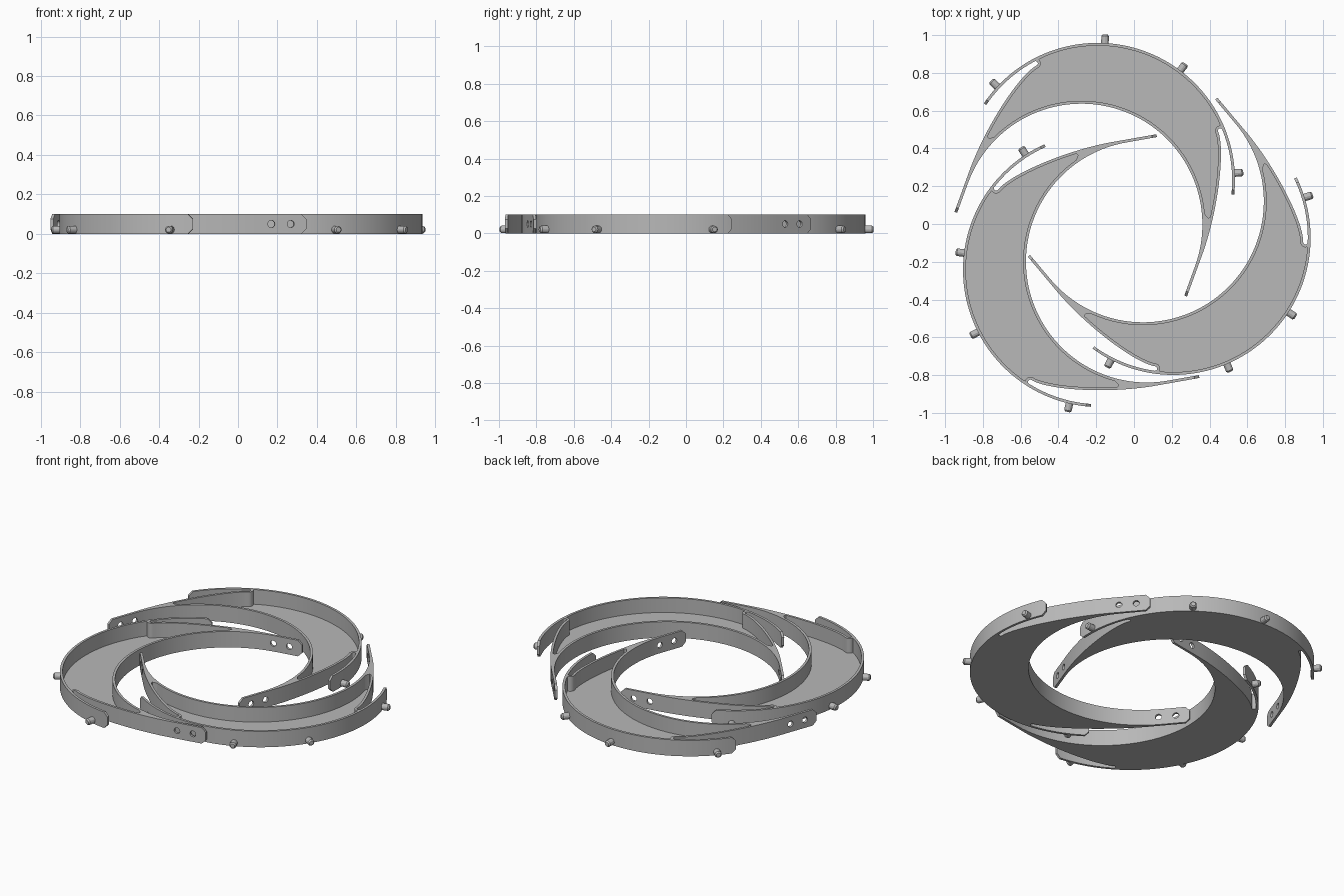
import bpy, bmesh
from math import sin, cos, radians, pi
from mathutils import Matrix, Vector
from mathutils.geometry import interpolate_bezier

if "Cube" in bpy.data.objects:
    bpy.data.objects.remove(bpy.data.objects["Cube"])

HEIGHT, FLOOR, WALL = 0.1, 0.008, 0.015
R_OUT, Y_OUT = 0.727, 0.417      # outer rim circle
R_IN, Y_IN = 0.64, 0.167         # inner rim circle
TAB_END, SLOT = 76, 48           # degrees away from the tray's axis
SLOT_R, SLOT_W = 0.70, 0.012

grey = bpy.data.materials.new("plain grey")
grey.use_nodes = True
grey.diffuse_color = (0.48, 0.48, 0.48, 1)
grey.node_tree.nodes["Principled BSDF"].inputs["Base Color"].default_value = (0.48, 0.48, 0.48, 1)


def polar(deg, r, y=Y_OUT):
    a = radians(deg)
    return Vector((r * sin(a), y + r * cos(a)))


def arc(start, end, r, y=Y_OUT, n=24):
    return [polar(start + (end - start) * i / n, r, y) for i in range(n + 1)]


def slot_end(rho, start):
    """Rounded closed end of the slot behind a tab."""
    c, a = polar(SLOT, SLOT_R), radians(SLOT)
    out, back = Vector((sin(a), cos(a))), Vector((-cos(a), sin(a)))
    turns = [start + (pi - start) * i / 8 for i in range(9)]
    return [c + rho * (cos(t) * out + sin(t) * back) for t in turns]


def mirrored(half):
    """Close a half outline that starts and ends on the axis."""
    return half + [Vector((-p.x, p.y)) for p in reversed(half[1:-1])]


def prism(bm, outline, z0, z1):
    face = bm.faces.new([bm.verts.new((p.x, p.y, z0)) for p in outline])
    top = bmesh.ops.extrude_face_region(bm, geom=[face])["geom"]
    bmesh.ops.translate(bm, vec=(0, 0, z1 - z0),
                        verts=[v for v in top if isinstance(v, bmesh.types.BMVert)])


def to_object(bm, name):
    bmesh.ops.recalc_face_normals(bm, faces=bm.faces[:])
    mesh = bpy.data.meshes.new(name)
    bm.to_mesh(mesh)
    bm.free()
    mesh.materials.append(grey)
    obj = bpy.data.objects.new(name, mesh)
    bpy.context.collection.objects.link(obj)
    return obj


# Curved wall running from the slot to the straight tail
start = polar(SLOT, SLOT_R - SLOT_W)
sweep = [p.to_2d() for p in interpolate_bezier(
    start.to_3d(), Vector((0.578, 0.803, 0)), Vector((0.652, 0.5, 0)), Vector((0.655, 0.25, 0)), 20)]

# Crescent outline with spring tabs and tails
outline = (arc(0, TAB_END, R_OUT, n=36)
           + arc(TAB_END, SLOT + 0.5, R_OUT - WALL, n=12)
           + slot_end(SLOT_W, 0)
           + sweep[1:]
           + [Vector((R_IN + WALL, 0)), Vector((R_IN, 0))]
           + arc(90, 0, R_IN, Y_IN, 40))
bm = bmesh.new()
prism(bm, mirrored(outline), 0, HEIGHT)
blank = to_object(bm, "tray_blank")

# Cutter: pocket, screw holes, chamfered corners
shift = Vector((-0.013, -0.008))
pocket = (arc(0, 45 - 1.5, R_OUT - WALL)
          + slot_end(SLOT_W + WALL, radians(68))
          + [p + shift for p in sweep[1:] if p.y > 0.47]
          + [Vector((0.627, 0.437)), Vector((0.619, 0.428)), Vector((0.609, 0.433))]
          + arc(65, 0, R_IN + WALL, Y_IN, 36))
bm = bmesh.new()
prism(bm, mirrored(pocket), FLOOR, HEIGHT * 2)
for y in (0.08, 0.18):
    bmesh.ops.create_cone(bm, cap_ends=True, segments=20, radius1=0.018, radius2=0.018, depth=2,
                          matrix=Matrix.Translation((0, y, HEIGHT / 2)) @ Matrix.Rotation(pi / 2, 4, "Y"))


def corner_cut(place, length):
    scale = Matrix.Diagonal((length, 0.035, 0.035, 1))
    bmesh.ops.create_cube(bm, size=1, matrix=place @ Matrix.Rotation(pi / 4, 4, "X") @ scale)


for z in (0, HEIGHT):
    corner_cut(Matrix.Translation((0, 0, z)), 2)
    for side in (-1, 1):
        p = polar(side * TAB_END, R_OUT - WALL / 2)
        turn = Matrix.Rotation(radians(90 - side * TAB_END), 4, "Z")
        corner_cut(Matrix.Translation((p.x, p.y, z)) @ turn, 0.06)
cutter = to_object(bm, "tray_cutter")
cutter.hide_render = True

cut = blank.modifiers.new("cut", "BOOLEAN")
cut.operation, cut.solver, cut.object = "DIFFERENCE", "EXACT", cutter
deps = bpy.context.evaluated_depsgraph_get()
tray_mesh = bpy.data.meshes.new_from_object(blank.evaluated_get(deps))
tray_mesh.name = "tray"
bpy.data.objects.remove(blank)
bpy.data.objects.remove(cutter)

# Four chamfered pegs on the outer rim and tabs
bm = bmesh.new()
for deg in (-67, -17, 17, 67):
    for r0, r1, rad0, rad1 in ((0.72, 0.764, 0.02, 0.02), (0.764, 0.772, 0.02, 0.013)):
        p = polar(deg, (r0 + r1) / 2)
        place = (Matrix.Translation((p.x, p.y, 0.021)) @ Matrix.Rotation(radians(90 - deg), 4, "Z")
                 @ Matrix.Rotation(pi / 2, 4, "Y"))
        bmesh.ops.create_cone(bm, cap_ends=True, segments=12, radius1=rad0, radius2=rad1,
                              depth=r1 - r0, matrix=place)
pegs = to_object(bm, "pegs_source")
peg_mesh = pegs.data
bpy.data.objects.remove(pegs)

for mesh in (tray_mesh, peg_mesh):
    mesh.shade_smooth()
    mesh.set_sharp_from_angle(angle=radians(25))

# Three interlocking copies
for label, x, y, turn in (("back", -0.335, -0.16, -20), ("right", 0.2325, -0.17, 100),
                          ("left", -0.06, 0.2475, 220)):
    for part, mesh in (("tray", tray_mesh), ("pegs", peg_mesh)):
        obj = bpy.data.objects.new(f"{label}_{part}", mesh)
        obj.location = (x, y, 0)
        obj.rotation_euler.z = radians(turn)
        bpy.context.collection.objects.link(obj)
